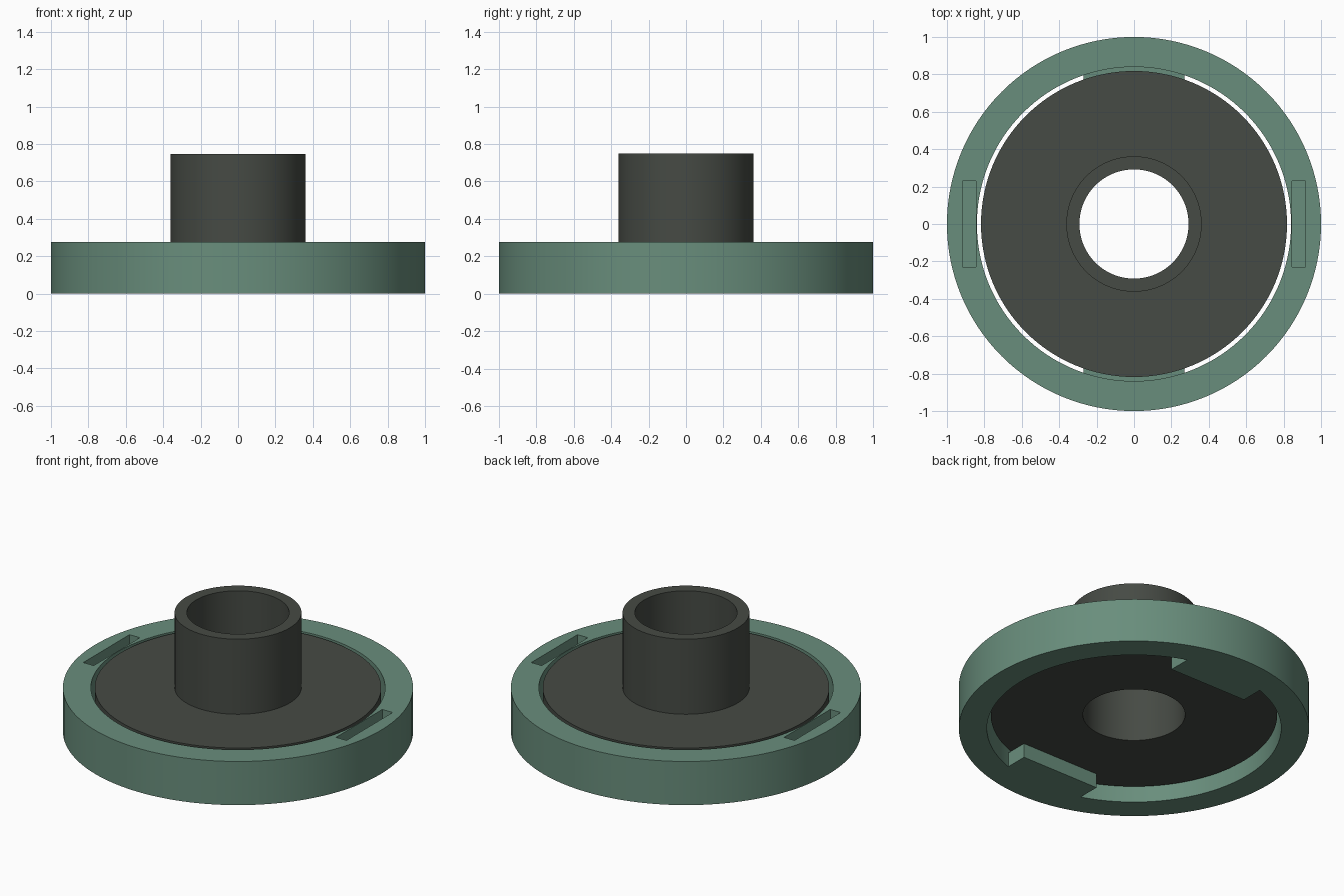
import bpy
import bmesh
from math import asin, cos, sin, pi, radians

SEGMENTS = 128

if "Cube" in bpy.data.objects:
    bpy.data.objects.remove(bpy.data.objects["Cube"], do_unlink=True)


def material(name, colour):
    mat = bpy.data.materials.new(name)
    mat.use_nodes = True
    mat.diffuse_color = (*colour, 1)
    mat.node_tree.nodes["Principled BSDF"].inputs["Base Color"].default_value = (*colour, 1)
    return mat


green = material("sage green", (0.141, 0.27, 0.202))
charcoal = material("charcoal", (0.061, 0.069, 0.058))


def finish(name, bm, mat):
    """Turn a bmesh into a linked object with one material."""
    bmesh.ops.recalc_face_normals(bm, faces=bm.faces)
    mesh = bpy.data.meshes.new(name)
    bm.to_mesh(mesh)
    bm.free()
    mesh.materials.append(mat)
    obj = bpy.data.objects.new(name, mesh)
    bpy.context.collection.objects.link(obj)
    return obj


def lathe(name, profile, mat):
    """Spin a closed (radius, height) profile about the z axis."""
    bm = bmesh.new()
    rings = []
    for i in range(SEGMENTS):
        a = 2 * pi * i / SEGMENTS
        rings.append([bm.verts.new((r * cos(a), r * sin(a), z)) for r, z in profile])
    n = len(profile)
    for i, ring in enumerate(rings):
        after = rings[(i + 1) % SEGMENTS]
        for j in range(n):
            k = (j + 1) % n
            bm.faces.new((ring[j], after[j], after[k], ring[k]))
    return finish(name, bm, mat)


def prism(name, outline, bottom, top, mat):
    """Extrude a flat outline upward."""
    bm = bmesh.new()
    face = bm.faces.new([bm.verts.new((x, y, bottom)) for x, y in outline])
    grown = bmesh.ops.extrude_face_region(bm, geom=[face])["geom"]
    verts = [v for v in grown if isinstance(v, bmesh.types.BMVert)]
    bmesh.ops.translate(bm, verts=verts, vec=(0, 0, top - bottom))
    return finish(name, bm, mat)


def boolean(target, tool, operation):
    """Apply a boolean, then discard the tool."""
    mod = target.modifiers.new(operation, "BOOLEAN")
    mod.operation = operation
    mod.solver = "EXACT"
    mod.object = tool
    select(target)
    bpy.ops.object.modifier_apply(modifier=mod.name)
    bpy.data.objects.remove(tool, do_unlink=True)


def select(obj):
    bpy.ops.object.select_all(action="DESELECT")
    obj.select_set(True)
    bpy.context.view_layer.objects.active = obj


BASE_TOP = 0.275
LEDGE_TOP = 0.09

# Outer ring
ring = lathe("outer_ring", [(0.84, 0), (1, 0), (1, BASE_TOP), (0.84, BASE_TOP)], green)

for side in (-1, 1):
    # Support ledge with a straight inner edge, rooted in the ring
    half, root = 0.27, 0.9
    sweep = asin(half / root)
    arc = [(root * sin(sweep * t / 6), side * root * cos(sweep * t / 6)) for t in range(-6, 7)]
    ledge = prism("support_ledge", arc + [(half, side * 0.655), (-half, side * 0.655)],
                  0, LEDGE_TOP, green)
    boolean(ring, ledge, "UNION")

    # Blind slot in the top of the ring
    slot = prism("slot_cutter", [(side * x, y) for x, y in
                                 ((0.845, -0.23), (0.917, -0.23), (0.917, 0.23), (0.845, 0.23))],
                 BASE_TOP - 0.1, BASE_TOP + 0.1, green)
    boolean(ring, slot, "DIFFERENCE")

# Inner disc with its hollow hub
hub = lathe("inner_disc_and_hub", [
    (0.292, LEDGE_TOP), (0.818, LEDGE_TOP), (0.818, BASE_TOP),
    (0.362, BASE_TOP), (0.362, 0.748), (0.292, 0.748)], charcoal)

for part in (ring, hub):
    select(part)
    bpy.ops.object.shade_smooth_by_angle(angle=radians(30))
